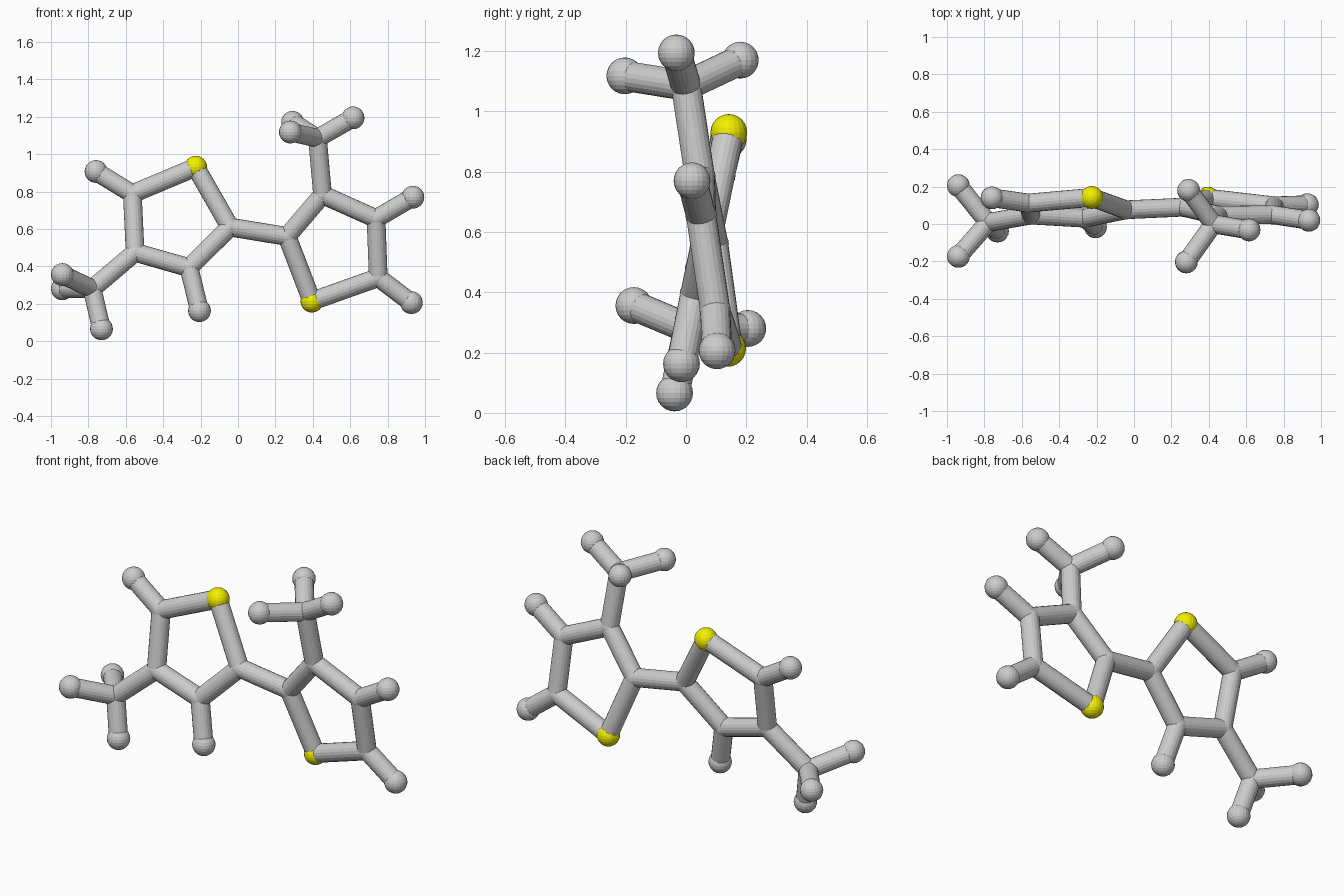
import bpy
from mathutils import Vector

if "Cube" in bpy.data.objects:
    bpy.data.objects.remove(bpy.data.objects["Cube"])

BOND_R, BALL_R, JOINT_R = 0.05, 0.061, 0.052

# Atom positions: ring_a is the left ring, ring_b the right ring
atoms = {
    "sulfur_a": (-0.226, 0.142, 0.93),
    "carbon_a1": (-0.565, 0.112, 0.788),
    "carbon_a2": (-0.55, 0.048, 0.475),
    "carbon_a3": (-0.262, 0.031, 0.393),
    "carbon_a4": (-0.043, 0.076, 0.61),
    "methyl_a": (-0.78, 0.008, 0.28),
    "hydrogen_a1": (-0.759, 0.14, 0.907),
    "hydrogen_a2": (-0.206, -0.015, 0.163),
    "hydrogen_a3": (-0.73, -0.038, 0.066),
    "hydrogen_a4": (-0.939, 0.205, 0.28),
    "hydrogen_a5": (-0.939, -0.173, 0.356),
    "sulfur_b": (0.395, 0.138, 0.214),
    "carbon_b1": (0.75, 0.097, 0.34),
    "carbon_b2": (0.738, 0.05, 0.655),
    "carbon_b3": (0.452, 0.046, 0.783),
    "carbon_b4": (0.262, 0.09, 0.56),
    "methyl_b": (0.425, 0.0, 1.085),
    "hydrogen_b1": (0.927, 0.103, 0.206),
    "hydrogen_b2": (0.935, 0.02, 0.77),
    "hydrogen_b3": (0.615, -0.032, 1.194),
    "hydrogen_b4": (0.292, 0.18, 1.17),
    "hydrogen_b5": (0.28, -0.203, 1.118),
}

yellow = bpy.data.materials.new("yellow")
yellow.diffuse_color = (0.9, 0.87, 0.0, 1)
yellow.use_nodes = True
yellow.node_tree.nodes["Principled BSDF"].inputs["Base Color"].default_value = yellow.diffuse_color


def ball(name, pos):
    radius = JOINT_R if name.startswith(("carbon", "methyl")) else BALL_R
    bpy.ops.mesh.primitive_uv_sphere_add(segments=20, ring_count=12, radius=radius, location=pos)
    ob = bpy.context.object
    ob.name = name
    if name.startswith("sulfur"):
        ob.data.materials.append(yellow)


def bond(a, b):
    p, q = Vector(atoms[a]), Vector(atoms[b])
    d = q - p
    bpy.ops.mesh.primitive_cylinder_add(vertices=20, radius=BOND_R, depth=d.length, location=(p + q) / 2)
    ob = bpy.context.object
    ob.rotation_euler = d.to_track_quat('Z', 'Y').to_euler()
    ob.name = f"bond_{a}_{b}"


# Atoms
for name, pos in atoms.items():
    ball(name, pos)

# Ring, hydrogen and methyl bonds of both halves
for s, (m, h) in {"a": (2, (1, 3)), "b": (3, (1, 2))}.items():
    ring = [f"sulfur_{s}"] + [f"carbon_{s}{i}" for i in range(1, 5)]
    for i in range(5):
        bond(ring[i], ring[(i + 1) % 5])
    for n, i in enumerate(h, 1):
        bond(ring[i], f"hydrogen_{s}{n}")
    bond(ring[m], f"methyl_{s}")
    for n in (3, 4, 5):
        bond(f"methyl_{s}", f"hydrogen_{s}{n}")

# Bridge between the rings
bond("carbon_a4", "carbon_b4")
